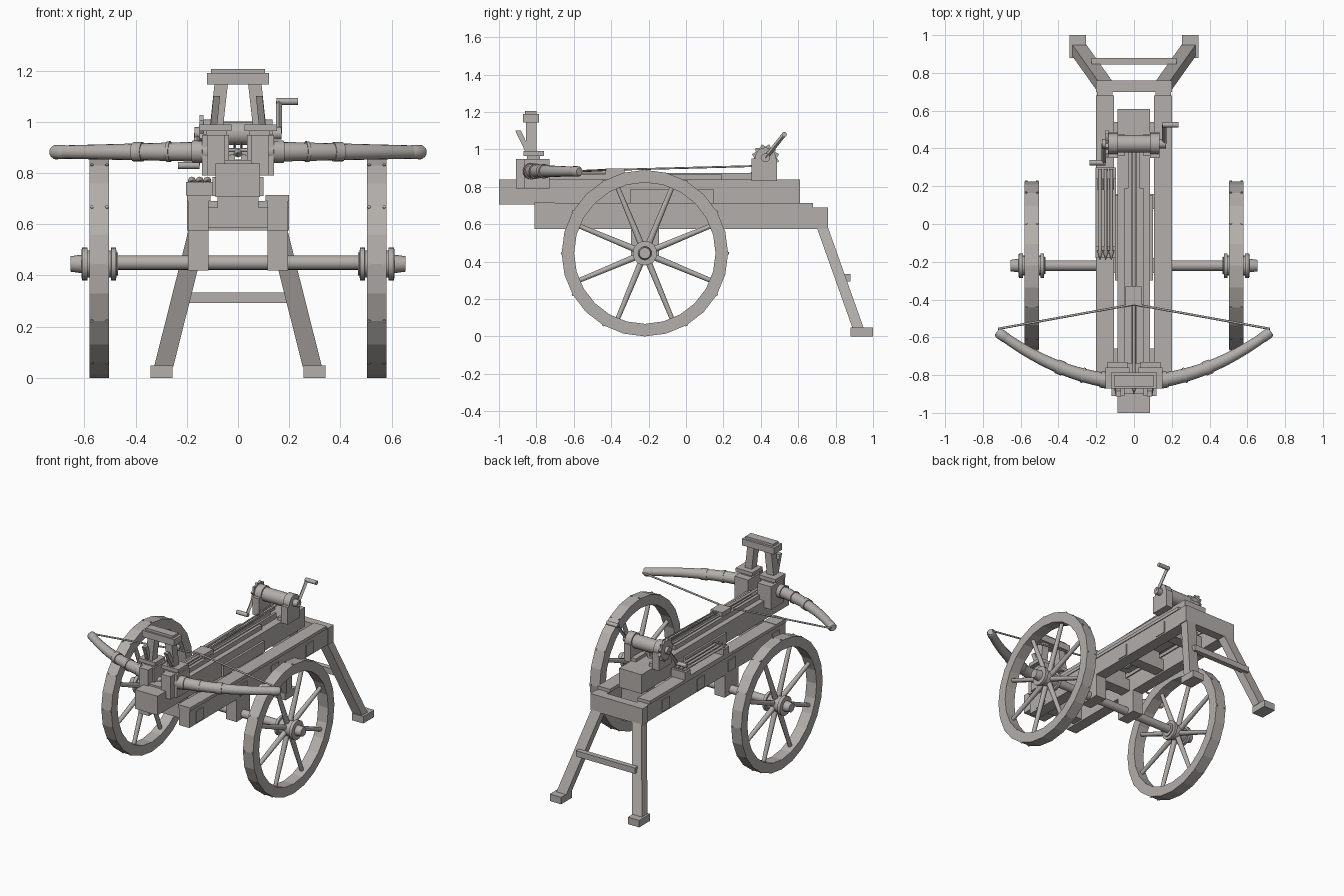
import bpy, bmesh, math
from mathutils import Vector, Matrix

if "Cube" in bpy.data.objects:
    bpy.data.objects.remove(bpy.data.objects["Cube"])

wood = bpy.data.materials.new("weathered grey wood")
wood.diffuse_color = (0.45, 0.425, 0.405, 1)
wood.use_nodes = True
wood.node_tree.nodes["Principled BSDF"].inputs["Base Color"].default_value = wood.diffuse_color


def finish(name, bm, smooth=False):
    bmesh.ops.recalc_face_normals(bm, faces=bm.faces)
    mesh = bpy.data.meshes.new(name)
    bm.to_mesh(mesh)
    bm.free()
    mesh.materials.append(wood)
    ob = bpy.data.objects.new(name, mesh)
    bpy.context.collection.objects.link(ob)
    if smooth:
        bpy.ops.object.select_all(action='DESELECT')
        ob.select_set(True)
        bpy.context.view_layer.objects.active = ob
        bpy.ops.object.shade_smooth_by_angle(angle=math.radians(50))
    return ob


def box(name, x, y, z):
    """Box from (min, max) ranges."""
    bm = bmesh.new()
    bmesh.ops.create_cube(bm, size=1)
    for v in bm.verts:
        for i, r in enumerate((x, y, z)):
            v.co[i] = r[0] if v.co[i] < 0 else r[1]
    return finish(name, bm)


def pair(name, x, y, z):
    for s, side in ((1, "right"), (-1, "left")):
        box(f"{side}_{name}", sorted((s * x[0], s * x[1])), y, z)


def beam(name, a, b, wx, wy):
    """Slanted timber whose ends are cut level."""
    bm = bmesh.new()
    bmesh.ops.create_cube(bm, size=1)
    for v in bm.verts:
        p = Vector(a if v.co.z < 0 else b)
        v.co = p + Vector((v.co.x * wx, v.co.y * wy, 0))
    return finish(name, bm)


def lathe(name, path, radii, n=16):
    """Round bar along a path with one radius per point."""
    pts = [Vector(p) for p in path]
    bm, rings = bmesh.new(), []
    side = (pts[-1] - pts[0]).cross(Vector((0, 0, 1)))
    if side.length < 1e-4:
        side = Vector((1, 0, 0))
    for i, p in enumerate(pts):
        t = (pts[min(i + 1, len(pts) - 1)] - pts[max(i - 1, 0)]).normalized()
        u = (side - t * side.dot(t)).normalized()
        w = t.cross(u)
        rings.append([bm.verts.new(p + radii[i] * (u * math.cos(2 * math.pi * k / n) +
                      w * math.sin(2 * math.pi * k / n))) for k in range(n)])
    for r, q in zip(rings, rings[1:]):
        for k in range(n):
            bm.faces.new((r[k], r[(k + 1) % n], q[(k + 1) % n], q[k]))
    bm.faces.new(rings[0])
    bm.faces.new(rings[-1])
    return finish(name, bm, n > 6)


def rod(name, a, b, r, n=12):
    return lathe(name, (a, b), (r, r), n)


# Carriage frame
pair("side_rail", (0.115, 0.195), (-0.81, 0.70), (0.575, 0.69))
pair("rail_top", (0.107, 0.20), (-0.72, 0.68), (0.69, 0.712))
pair("front_rail_cap", (0.107, 0.20), (-0.81, -0.70), (0.69, 0.715))
pair("axle_block", (0.115, 0.195), (-0.295, -0.145), (0.42, 0.575))
box("rear_crossbeam", (-0.20, 0.20), (0.70, 0.76), (0.575, 0.69))
for i, y in enumerate((-0.70, -0.22, 0.12, 0.50)):
    box(f"cross_member_{i}", (-0.2, 0.2), (y - 0.04, y + 0.04), (0.585, 0.665))
    box(f"stock_bearer_{i}", (-0.08, 0.08), (y - 0.04, y + 0.04), (0.66, 0.71))

# Central stock and slide
box("stock", (-0.087, 0.085), (-1.0, 0.61), (0.706, 0.838))
box("stock_nose", (-0.087, 0.085), (-0.90, -0.74), (0.838, 0.85))
pair("stock_cheek", (0.085, 0.10), (-0.30, 0.15), (0.71, 0.785))
pair("slide_strip", (0.012, 0.05), (-0.74, 0.19), (0.838, 0.868))
box("slide_bed", (-0.012, 0.012), (-0.74, 0.38), (0.838, 0.852))
pair("slide_ridge", (0.015, 0.03), (-0.74, 0.38), (0.838, 0.875))
box("string_catch", (-0.045, 0.042), (-0.43, -0.33), (0.868, 0.897))
box("trigger", (-0.012, 0.012), (-0.08, -0.02), (0.66, 0.71))
for s in (-1, 1):
    rod("winch_rope", (s * 0.012, -0.34, 0.892), (s * 0.012, 0.41, 0.912), 0.005, 8)

# Loaded bolt
lathe("loaded_bolt", ((0, -0.90, 0.878), (0, -0.85, 0.878), (0, -0.849, 0.878), (0, -0.42, 0.878)),
      (0.001, 0.017, 0.009, 0.009), 8)

# Bow housing and sighting frame
pair("bow_housing", (0.035, 0.14), (-0.865, -0.73), (0.79, 0.948))
pair("housing_front", (0.05, 0.12), (-0.91, -0.865), (0.79, 0.948))
pair("housing_spacer", (0.045, 0.125), (-0.85, -0.78), (0.948, 0.965))
pair("housing_cap", (0.025, 0.152), (-0.87, -0.76), (0.965, 0.99))
box("frame_top", (-0.122, 0.122), (-0.872, -0.785), (1.145, 1.19))
box("frame_lid", (-0.105, 0.105), (-0.86, -0.80), (1.19, 1.206))
for s in (-1, 1):
    beam("frame_post", (s * 0.083, -0.828, 0.99), (s * 0.066, -0.828, 1.145), 0.052, 0.055)
    beam("frame_brace", (s * 0.095, -0.84, 0.98), (s * 0.083, -0.898, 1.10), 0.026, 0.03)

# Bow arms with bands and tip knobs, then the string
for s in (-1, 1):
    def arc(x):
        return Vector((s * x, -0.838 + 0.51 * x * x, 0.884 - 0.003 * x))
    xs = [0.10 + 0.055 * i for i in range(12)]
    lathe("bow_arm", [arc(x) for x in xs], [0.04 - 0.024 * (x - 0.1) for x in xs])
    for x, w, r in ((0.155, 0.022, 0.044), (0.27, 0.006, 0.041), (0.39, 0.018, 0.038)):
        rod("bow_band", arc(x - w), arc(x + w), r, 16)
    lathe("bow_tip", [arc(x) for x in (0.67, 0.68, 0.715, 0.725)], (0.023, 0.028, 0.028, 0.02))
    rod("bow_string", (s * 0.72, -0.555, 0.884), (0, -0.425, 0.89), 0.006, 8)

# Wheels
AY, AZ, R = -0.22, 0.445, 0.445
rod("axle", (-0.60, AY, AZ + 0.005), (0.60, AY, AZ + 0.005), 0.028, 16)
for s in (-1, 1):
    bm, n, loops = bmesh.new(), 24, []
    for k in range(n):
        a = 2 * math.pi * k / n
        loops.append([bm.verts.new((s * x, AY + r * math.cos(a), AZ + r * math.sin(a)))
                      for x, r in ((0.503, R), (0.58, R), (0.58, 0.378), (0.503, 0.378))])
    for k in range(n):
        p, q = loops[k], loops[(k + 1) % n]
        for j in range(4):
            bm.faces.new((p[j], p[(j + 1) % 4], q[(j + 1) % 4], q[j]))
    finish("wheel_rim", bm)
    for k in range(8):
        a = math.radians(22.5 + 45 * k)
        d = Vector((0, math.cos(a), math.sin(a)))
        c = Vector((s * 0.541, AY, AZ))
        lathe("spoke", (c + d * 0.04, c + d * 0.385), (0.018, 0.013), 10)
    lathe("hub", [(s * x, AY, AZ) for x in (0.468, 0.475, 0.476, 0.495, 0.496, 0.587, 0.588, 0.61, 0.611, 0.655)],
          (0.045, 0.045, 0.065, 0.065, 0.052, 0.052, 0.065, 0.065, 0.036, 0.03), 20)
    # rim nails
    for k in range(12):
        a = math.radians(30 * k)
        for x in (0.512, 0.571):
            d = Vector((0, math.cos(a), math.sin(a)))
            c = Vector((s * x, AY, AZ))
            rod("rim_nail", c + d * (R - 0.01), c + d * (R + (0.0 if k == 9 else 0.004)), 0.007, 6)

# Rear legs
for s in (-1, 1):
    beam("rear_leg", (s * 0.29, 0.92, 0.045), (s * 0.155, 0.73, 0.58), 0.075, 0.06)
pair("foot", (0.255, 0.342), (0.88, 1.0), (0.0, 0.048))
box("leg_crossbar", (-0.225, 0.225), (0.845, 0.88), (0.293, 0.333))

# Winch
WY, WZ = 0.425, 0.955
pair("winch_support", (0.085, 0.135), (0.35, 0.487), (0.83, 0.95))
pair("support_foot", (0.05, 0.09), (0.36, 0.477), (0.83, 0.86))
for s in (-1, 1):
    rod("support_round", (s * 0.085, WY, WZ), (s * 0.135, WY, WZ), 0.055, 20)
    hub = Vector((s * 0.16, WY, WZ))
    grip = Vector((s * 0.16, WY + s * 0.10, WZ + s * 0.125))
    rod("winch_pin", hub - Vector((s * 0.03, 0, 0)), hub + Vector((s * 0.01, 0, 0)), 0.024)
    rod("crank_arm", hub, grip, 0.012, 4)
    rod("crank_handle", grip - Vector((s * 0.01, 0, 0)), grip + Vector((s * 0.075, 0, 0)), 0.014)
rod("winch_drum", (-0.10, WY, WZ), (0.10, WY, WZ), 0.046, 20)
bm = bmesh.new()   # ratchet wheel with saw teeth
rings = [[bm.verts.new((x, WY + (0.075 if k % 2 else 0.06) * math.cos(math.pi * k / 12),
          WZ + (0.075 if k % 2 else 0.06) * math.sin(math.pi * k / 12))) for k in range(24)]
         for x in (-0.15, -0.135)]
for k in range(24):
    bm.faces.new((rings[0][k], rings[0][(k + 1) % 24], rings[1][(k + 1) % 24], rings[1][k]))
for r in rings:
    bm.faces.new(r)
finish("ratchet_wheel", bm)

# Bolt rack with spare bolts
box("rack_front", (-0.203, -0.095), (-0.18, -0.12), (0.712, 0.765))
box("rack_rear", (-0.203, -0.095), (0.24, 0.30), (0.712, 0.765))
pair_y = (-0.18, 0.30)
box("rack_floor", (-0.203, -0.095), pair_y, (0.712, 0.725))
for x in (-0.18, -0.15, -0.12):
    lathe("spare_bolt", ((x, -0.19, 0.77), (x, -0.14, 0.77), (x, -0.139, 0.77), (x, 0.29, 0.77)),
          (0.002, 0.016, 0.009, 0.009), 8)
    box("bolt_fletching", (x - 0.013, x + 0.013), (0.18, 0.28), (0.768, 0.772))
